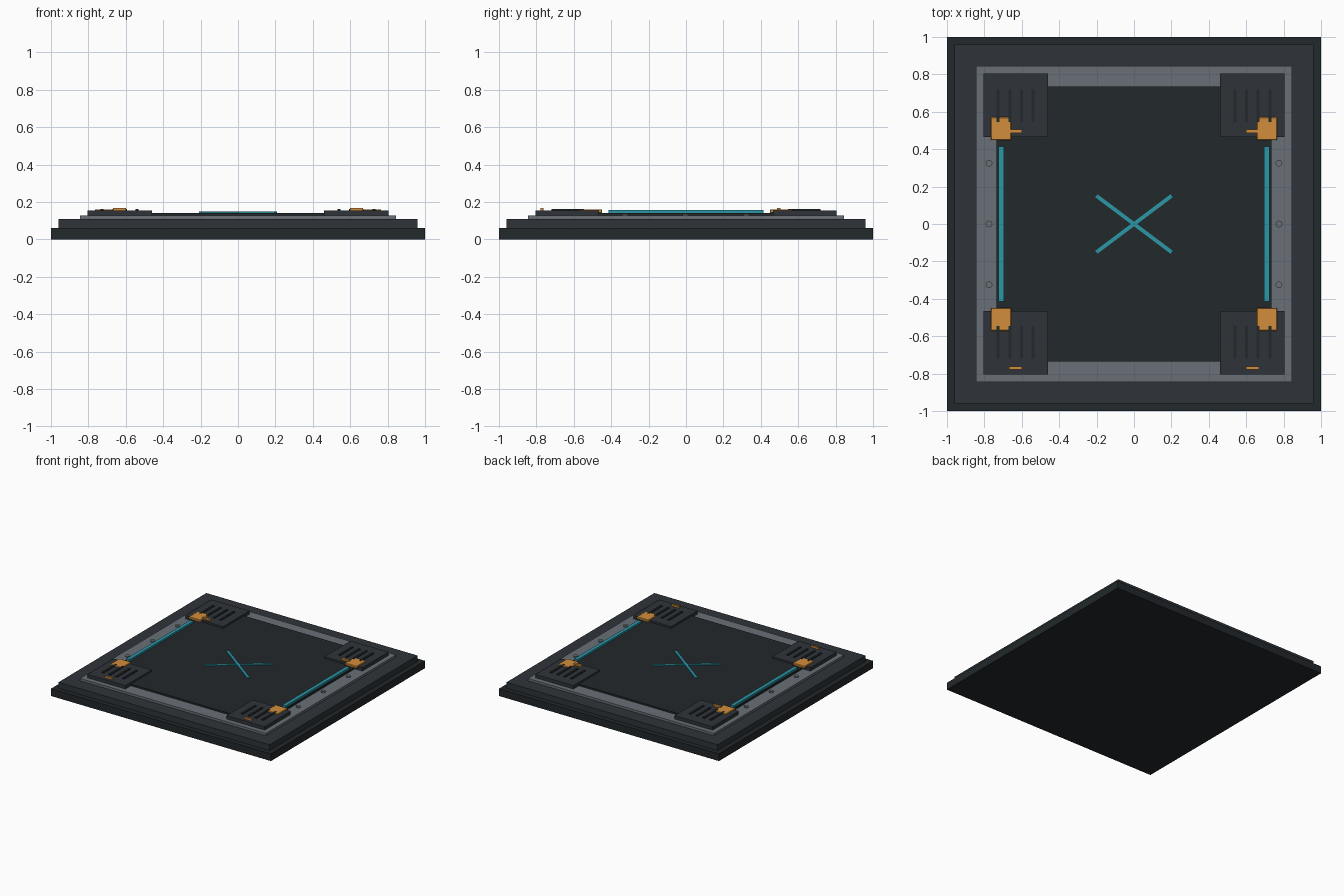
import bpy, bmesh, math
from mathutils import Matrix

if "Cube" in bpy.data.objects:
    bpy.data.objects.remove(bpy.data.objects["Cube"])


def material(name, rgb):
    m = bpy.data.materials.new(name)
    m.diffuse_color = (*rgb, 1)
    m.use_nodes = True
    m.node_tree.nodes["Principled BSDF"].inputs["Base Color"].default_value = m.diffuse_color
    return m


BLACK = material("near_black", (0.016, 0.021, 0.024))
DARK = material("dark_slate", (0.028, 0.034, 0.041))
GREY = material("steel_grey", (0.14, 0.16, 0.18))
ORANGE = material("orange", (0.65, 0.27, 0.045))
TEAL = material("teal", (0.025, 0.31, 0.39))


def finish(name, bm, mat):
    me = bpy.data.meshes.new(name)
    bm.to_mesh(me)
    bm.free()
    me.materials.append(mat)
    ob = bpy.data.objects.new(name, me)
    bpy.context.collection.objects.link(ob)
    return ob


def box(name, x, y, z, mat, turn=0, bevel=0):
    """Box from (min, max) ranges, optionally turned about z."""
    bm = bmesh.new()
    size = [b - a for a, b in (x, y, z)]
    mid = [(a + b) / 2 for a, b in (x, y, z)]
    bmesh.ops.create_cube(bm, size=1, matrix=Matrix.Translation(mid)
                          @ Matrix.Rotation(turn, 4, 'Z') @ Matrix.Diagonal((*size, 1)))
    ob = finish(name, bm, mat)
    if bevel:
        mod = ob.modifiers.new("edge", 'BEVEL')
        mod.width = bevel
        mod.segments = 1
    return ob


def mirrored(ob, x=True, y=True):
    mod = ob.modifiers.new("mirror", 'MIRROR')
    mod.use_axis = (x, y, False)
    mod.use_mirror_merge = False
    return ob


def slab(name, h, z0, z1, mat):
    return box(name, (-h, h), (-h, h), (z0, z1), mat)


# Stacked square plates
slab("base_plate", 1.0, 0, 0.06, BLACK)
slab("upper_tier", 0.96, 0.06, 0.108, DARK)
slab("steel_frame", 0.845, 0.108, 0.127, GREY)
slab("deck_panel", 0.735, 0.127, 0.141, BLACK)

# Corner blocks with raised ribs
mirrored(box("corner_block", (0.46, 0.805), (0.465, 0.805), (0.127, 0.155), DARK))
for i in range(4):
    cx = 0.54 + i * 0.062
    mirrored(box(f"corner_rib_{i + 1}", (cx - 0.008, cx + 0.008), (0.545, 0.72),
                 (0.15, 0.163), BLACK))

# Orange clamps and marker bars
mirrored(box("clamp", (0.655, 0.765), (0.448, 0.572), (0.141, 0.161), ORANGE, bevel=0.004))
mirrored(box("back_marker", (0.598, 0.668), (0.487, 0.505), (0.15, 0.168), ORANGE), y=False)
mirrored(box("front_marker", (0.598, 0.668), (-0.779, -0.763), (0.15, 0.168), ORANGE), y=False)

# Glowing side strips and centre cross
mirrored(box("light_strip", (0.695, 0.724), (-0.415, 0.415), (0.141, 0.157), TEAL), y=False)
for s in (1, -1):
    box(f"cross_bar_{'a' if s > 0 else 'b'}", (-0.252, 0.252), (-0.01, 0.01),
        (0.141, 0.148), TEAL, turn=s * math.atan2(0.15, 0.2))

# Bolts along both side rails
for i in range(5):
    bm = bmesh.new()
    bmesh.ops.create_cone(bm, cap_ends=True, segments=12, radius1=0.018, radius2=0.018,
                          depth=0.01,
                          matrix=Matrix.Translation((0.775, (i - 2) * 0.325, 0.131)))
    mirrored(finish(f"rail_bolt_{i + 1}", bm, GREY), y=False)
